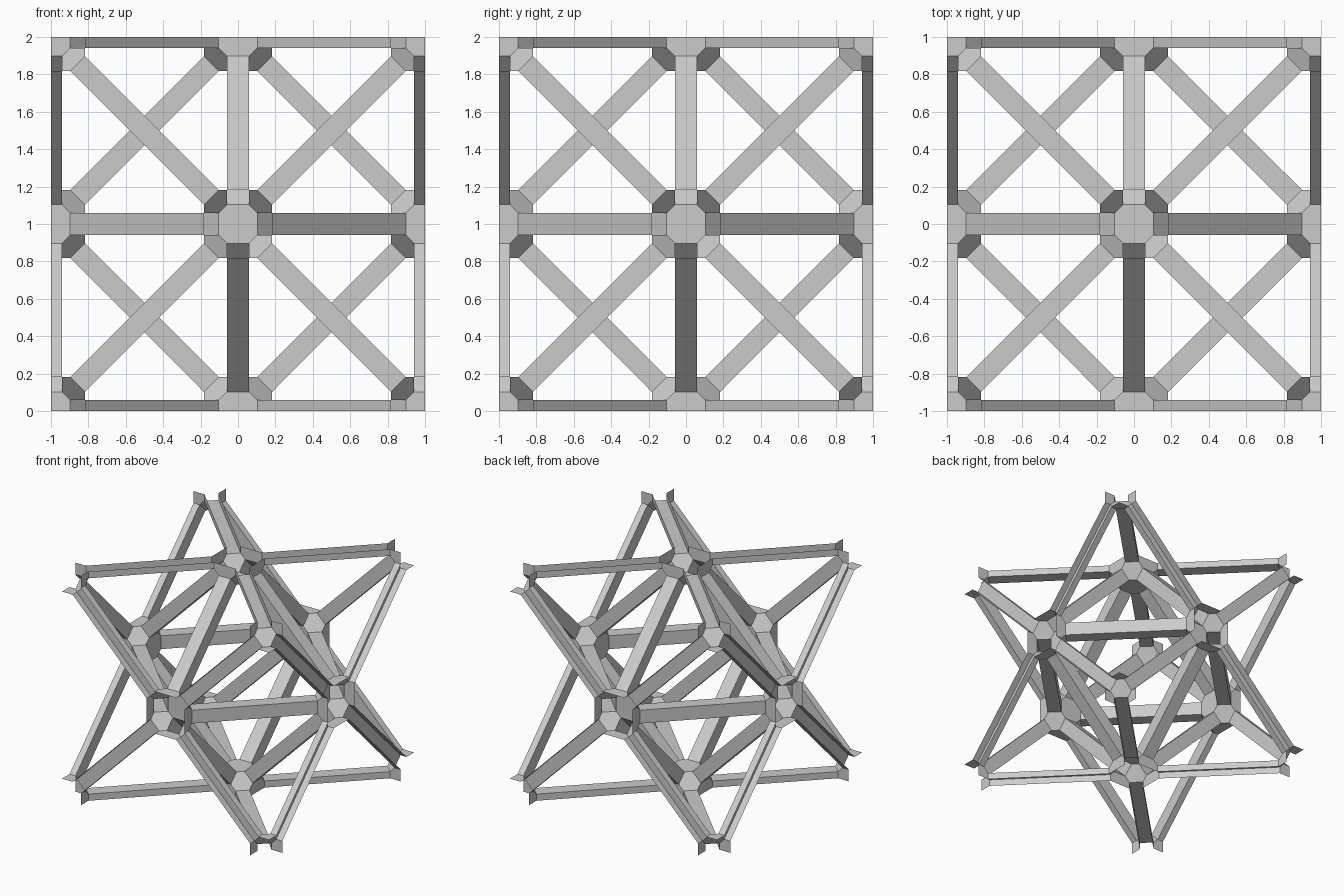
import bpy, bmesh
from itertools import permutations, product
from mathutils import Matrix, Vector

old = bpy.data.objects.get("Cube")
if old:
    bpy.data.objects.remove(old, do_unlink=True)

grey = bpy.data.materials.new("light_grey")
grey.use_nodes = True
grey.diffuse_color = (0.6, 0.6, 0.6, 1)
grey.node_tree.nodes["Principled BSDF"].inputs["Base Color"].default_value = (0.6, 0.6, 0.6, 1)

# Node corner coordinates: strut half height, octagon half width, node radius
A, B, C = 0.058, 0.103, 0.183
LIFT = Vector((0, 0, 1))
AXES = [Vector(row) for row in Matrix.Identity(3)]


def finish(bm, name):
    """Trim to the unit cell, leaving the cut shells open, and make the object."""
    for axis in AXES:
        for side in (-1, 1):
            bmesh.ops.bisect_plane(bm, geom=bm.verts[:] + bm.edges[:] + bm.faces[:], dist=1e-5,
                                   plane_co=axis * side, plane_no=axis * side, clear_outer=True)
    bmesh.ops.translate(bm, verts=bm.verts[:], vec=LIFT)
    mesh = bpy.data.meshes.new(name)
    bm.to_mesh(mesh)
    bm.free()
    mesh.materials.append(grey)
    bpy.context.collection.objects.link(bpy.data.objects.new(name, mesh))


def add_node(centre, name):
    """Hollow polyhedron with octagons, hexagons and open strut sockets."""
    bm = bmesh.new()
    for p in permutations((A, B, C)):
        for s in product((-1, 1), repeat=3):
            bm.verts.new([a * b for a, b in zip(p, s)])
    bmesh.ops.convex_hull(bm, input=bm.verts[:])
    bmesh.ops.dissolve_limit(bm, angle_limit=0.02, verts=bm.verts[:], edges=bm.edges[:])
    bm.normal_update()
    sockets = [f for f in bm.faces if sum(abs(n) < 0.1 for n in f.normal) == 1]
    bmesh.ops.delete(bm, geom=sockets, context="FACES")
    bmesh.ops.recalc_face_normals(bm, faces=bm.faces[:])
    bmesh.ops.translate(bm, verts=bm.verts[:], vec=centre)
    finish(bm, name)


def add_strut(start, end, name):
    """Open rectangular tube between two node sockets."""
    along = (end - start).normalized()
    flat = next(a for a in AXES if abs(a.dot(along)) < 0.1)
    across = along.cross(flat)
    root2 = 2 ** 0.5
    size = (2 * A, (C - B) * root2, (end - start).length - (B + C) * root2)
    turn = Matrix((flat, across, along)).transposed().to_4x4()
    bm = bmesh.new()
    bmesh.ops.create_cube(bm, size=1)
    bm.normal_update()
    ends = [f for f in bm.faces if abs(f.normal.z) > 0.9]
    bmesh.ops.delete(bm, geom=ends, context="FACES")
    place = Matrix.Translation((start + end) / 2) @ turn @ Matrix.Diagonal((*size, 1))
    bmesh.ops.transform(bm, matrix=place, verts=bm.verts[:])
    bmesh.ops.recalc_face_normals(bm, faces=bm.faces[:])
    if sum((f.calc_center_median() - (start + end) / 2).dot(f.normal) for f in bm.faces) < 0:
        bmesh.ops.reverse_faces(bm, faces=bm.faces[:])
    finish(bm, name)


# Nodes at the cell corners and face centres
corners = [Vector(s) for s in product((-1, 1), repeat=3)]
centres = [a * s for a in AXES for s in (-1, 1)]
for p in corners:
    add_node(p, "corner_node")
for p in centres:
    add_node(p, "face_node")

# Face diagonals join corners to face centres
for p in corners:
    for q in centres:
        if (p - q).length < 1.5:
            add_strut(p, q, "face_strut")

# Inner octahedron joins neighbouring face centres
for i, p in enumerate(centres):
    for q in centres[i + 1:]:
        if (p - q).length < 1.5:
            add_strut(p, q, "inner_strut")
